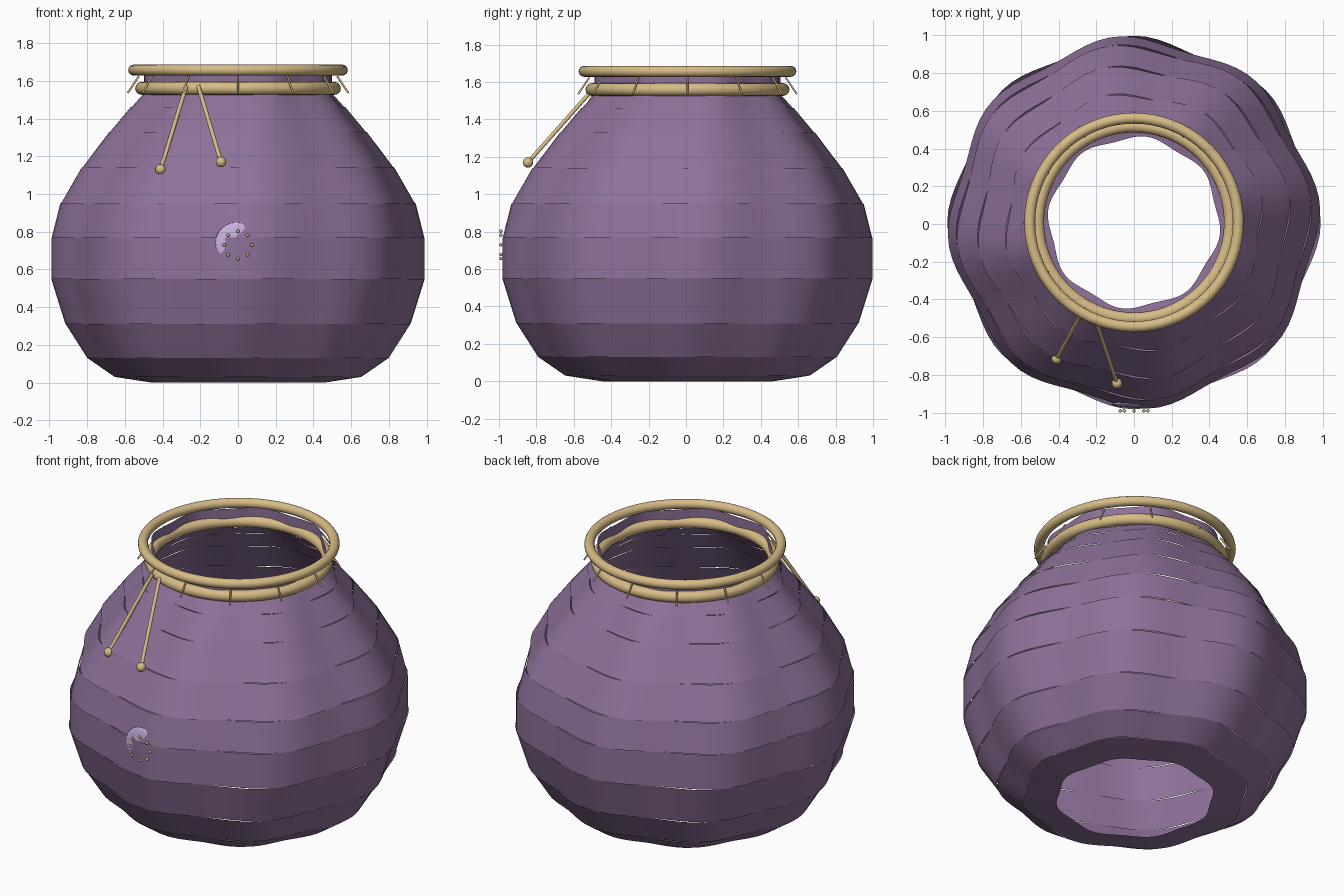
import bpy, bmesh
from math import cos, sin, pi, radians
from mathutils import Vector

if "Cube" in bpy.data.objects:
    bpy.data.objects.remove(bpy.data.objects["Cube"])

OY = 0.008  # pot axis offset in y


def material(name, rgb):
    m = bpy.data.materials.new(name)
    m.diffuse_color = (*rgb, 1)
    m.use_nodes = True
    m.node_tree.nodes["Principled BSDF"].inputs["Base Color"].default_value = m.diffuse_color
    return m


PURPLE = material("purple_cloth", (0.27, 0.165, 0.32))
GOLD = material("gold_cord", (0.68, 0.50, 0.24))
LILAC = material("lilac_patch", (0.58, 0.45, 0.75))


def finish(name, mat, angle=40):
    o = bpy.context.object
    o.name = name
    o.data.materials.append(mat)
    bpy.ops.object.shade_smooth_by_angle(angle=radians(angle))
    return o


def ball(name, p, r, mat, scale=(1, 1, 1)):
    bpy.ops.mesh.primitive_uv_sphere_add(segments=24, ring_count=12, radius=r, location=p)
    bpy.context.object.scale = scale
    return finish(name, mat)


def rod(name, a, b, r, mat):
    a, b = Vector(a), Vector(b)
    bpy.ops.mesh.primitive_cylinder_add(vertices=12, radius=r, depth=(b - a).length,
                                        location=(a + b) / 2)
    bpy.context.object.rotation_euler = (b - a).to_track_quat('Z', 'Y').to_euler()
    return finish(name, mat)


def ring(name, z, major, minor):
    bpy.ops.mesh.primitive_torus_add(location=(0, OY, z), major_radius=major, minor_radius=minor,
                                     major_segments=72, minor_segments=16)
    return finish(name, GOLD, 60)


# Pot body: separate eight-lobed bands, each twisted slightly from the last
profile = [(0.46, 0.0), (0.655, 0.03), (0.80, 0.13), (0.915, 0.31), (0.99, 0.55), (0.99, 0.77),
           (0.945, 0.95), (0.835, 1.14), (0.69, 1.33), (0.58, 1.46), (0.515, 1.53), (0.515, 1.65)]
SEG = 96
bm = bmesh.new()
for i in range(len(profile) - 1):
    loops = []
    for r, z in profile[i:i + 2]:
        loop = []
        for k in range(SEG):
            t = 2 * pi * k / SEG
            rr = r * (1 + 0.024 * (cos(8 * t - 0.4 * (i - 3)) - 1))
            loop.append(bm.verts.new((rr * cos(t), rr * sin(t) + OY, z)))
        loops.append(loop)
    lo, hi = loops
    for k in range(SEG):
        n = (k + 1) % SEG
        bm.faces.new((lo[k], lo[n], hi[n], hi[k]))
me = bpy.data.meshes.new("pot_body")
bm.to_mesh(me)
bm.free()
body = bpy.data.objects.new("pot_body", me)
bpy.context.collection.objects.link(body)
bpy.context.view_layer.objects.active = body
body.select_set(True)
finish("pot_body", PURPLE)

# Rim and neck rings
ring("rim_ring", 1.657, 0.553, 0.029)
ring("neck_ring", 1.56, 0.511, 0.034)

# Short ties between the rings
for k in range(12):
    t = 2 * pi * k / 12
    rod(f"tie_{k}", (0.525 * cos(t), 0.525 * sin(t) + OY, 1.625),
        (0.585 * cos(t), 0.585 * sin(t) + OY, 1.535), 0.005, GOLD)

# Hanging drawstrings with end beads
for side, a, b in (("left", (-0.275, -0.47, 1.57), (-0.41, -0.715, 1.13)),
                   ("right", (-0.21, -0.49, 1.57), (-0.09, -0.845, 1.17))):
    rod(f"drawstring_{side}", a, b, 0.011, GOLD)
    ball(f"drawstring_bead_{side}", b, 0.028, GOLD)

# Round patch with a circle of small beads
ball("front_patch", (-0.01, -0.955, 0.74), 0.11, LILAC, (1, 0.16, 1))
for k in range(8):
    t = 2 * pi * k / 8
    ball(f"patch_bead_{k}", (0.073 * cos(t), -0.99, 0.73 + 0.073 * sin(t)), 0.009, GOLD)
